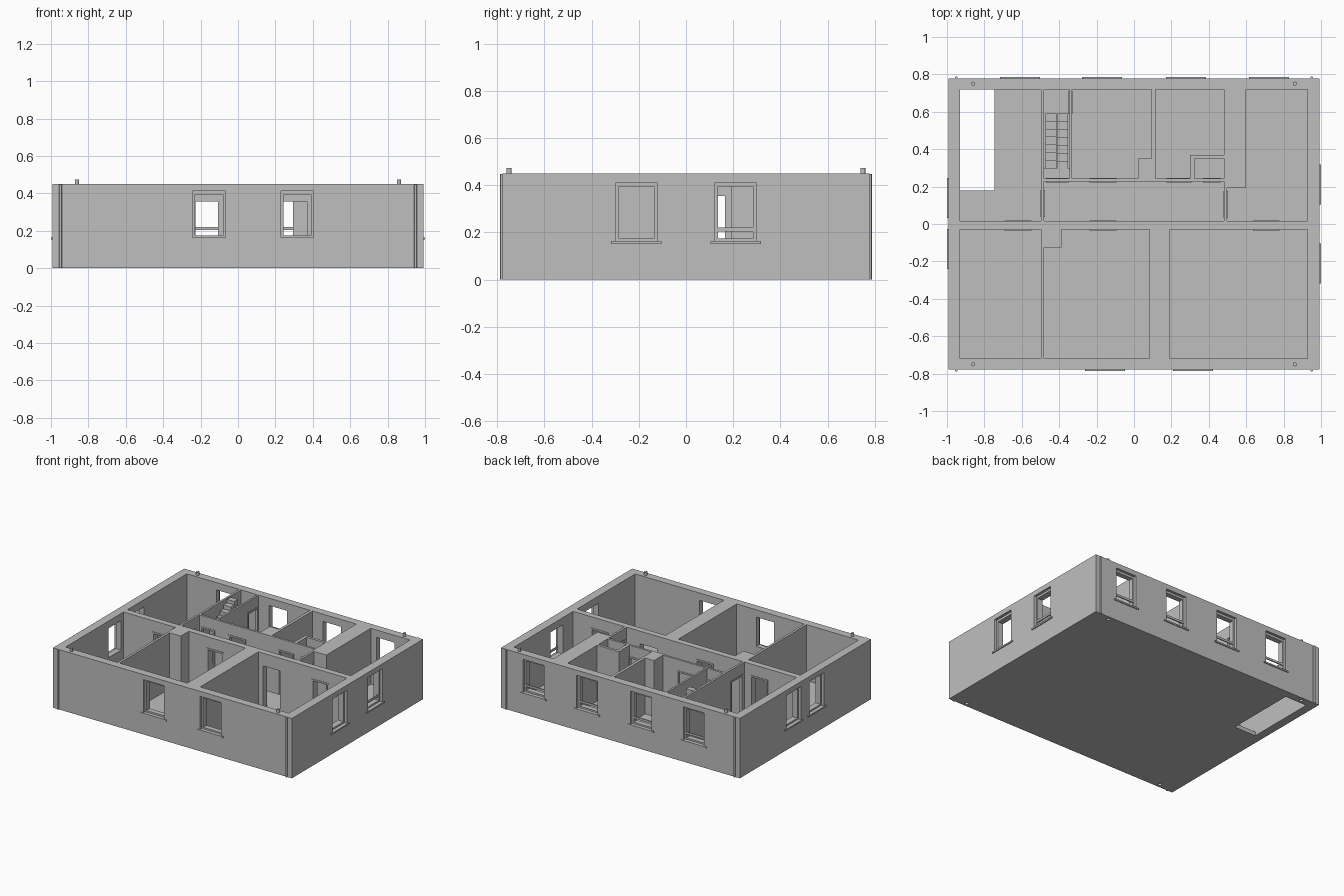
import bpy, bmesh
from mathutils import Matrix

cube = bpy.data.objects.get("Cube")
if cube:
    bpy.data.objects.remove(cube, do_unlink=True)

HX, HY, H, FLOOR = 0.993, 0.779, 0.45, 0.03

grey = bpy.data.materials.new("plaster grey")
grey.use_nodes = True
grey.diffuse_color = (0.52, 0.52, 0.52, 1)
grey.node_tree.nodes["Principled BSDF"].inputs["Base Color"].default_value = (0.52, 0.52, 0.52, 1)


def finish(name, bm):
    bmesh.ops.recalc_face_normals(bm, faces=bm.faces)
    mesh = bpy.data.meshes.new(name)
    bm.to_mesh(mesh)
    bm.free()
    mesh.materials.append(grey)
    obj = bpy.data.objects.new(name, mesh)
    bpy.context.scene.collection.objects.link(obj)
    return obj


def prism(name, outline, z0, z1):
    """Extrude a floor-plan outline from z0 to z1."""
    bm = bmesh.new()
    face = bm.faces.new([bm.verts.new((x, y, z0)) for x, y in outline])
    top = bmesh.ops.extrude_face_region(bm, geom=[face])
    verts = [v for v in top["geom"] if isinstance(v, bmesh.types.BMVert)]
    bmesh.ops.translate(bm, verts=verts, vec=(0, 0, z1 - z0))
    return finish(name, bm)


def rect(x0, x1, y0, y1):
    return [(x0, y0), (x1, y0), (x1, y1), (x0, y1)]


def box(name, x0, x1, y0, y1, z0, z1):
    return prism(name, rect(x0, x1, y0, y1), z0, z1)


def wall_box(name, along, u0, u1, d0, d1, z0, z1):
    """Box placed by distance u along a wall and depth d across it."""
    d0, d1 = sorted((d0, d1))
    if along == "x":
        return box(name, u0, u1, d0, d1, z0, z1)
    return box(name, d0, d1, u0, u1, z0, z1)


def rod(name, x, y, r, z0, z1):
    bm = bmesh.new()
    bmesh.ops.create_cone(bm, cap_ends=True, segments=16, radius1=r, radius2=r, depth=z1 - z0,
                          matrix=Matrix.Translation((x, y, (z0 + z1) / 2)))
    return finish(name, bm)


cutters = []

# Solid block that the rooms are carved out of
shell = box("storey_shell", -HX, HX, -HY, HY, 0, H)

# Room outlines
S, N = -0.72, 0.72
rooms = [
    rect(-0.93, -0.498, S, -0.03),
    [(-0.48, S), (0.083, S), (0.083, -0.03), (-0.388, -0.03), (-0.388, -0.125), (-0.48, -0.125)],
    rect(0.19, 0.927, S, -0.03),
    rect(-0.93, -0.496, 0.016, N),
    rect(-0.48, 0.482, 0.016, 0.227),
    rect(-0.48, -0.346, 0.243, N),
    [(-0.332, 0.243), (0.021, 0.243), (0.021, 0.35), (0.094, 0.35), (0.094, N), (-0.332, N)],
    [(0.115, 0.243), (0.3, 0.243), (0.3, 0.37), (0.48, 0.37), (0.48, N), (0.115, N)],
    rect(0.324, 0.48, 0.243, 0.35),
    [(0.498, 0.016), (0.927, 0.016), (0.927, N), (0.6, N), (0.6, 0.193), (0.498, 0.193)],
]
for outline in rooms:
    cutters.append(prism("room_cutter", outline, FLOOR, H + 0.1))

# Stairwell opening in the floor
cutters.append(box("floor_cutter", -0.929, -0.747, 0.18, 0.719, -0.1, FLOOR + 0.05))


# Windows: recessed surround, through opening, sill and optional safety rail
def window(along, u, side, rail=False):
    face = side * (HY if along == "x" else HX)
    cutters.append(wall_box("recess_cutter", along, u - 0.087, u + 0.087,
                            face - side * 0.02, face + side * 0.05, 0.162, 0.412))
    cutters.append(wall_box("window_cutter", along, u - 0.074, u + 0.074,
                            face - side * 0.1, face + side * 0.05, 0.175, 0.395))
    wall_box("window_sill", along, u - 0.107, u + 0.107,
             face - side * 0.02, face + side * 0.007, 0.152, 0.163)
    if rail:
        wall_box("window_rail", along, u - 0.08, u + 0.08,
                 face - side * 0.016, face - side * 0.024, 0.205, 0.221)


for x in (-0.155, 0.316):
    window("x", x, -1)
for x in (-0.61, -0.171, 0.278, 0.723):
    window("x", x, 1, True)
for y in (0.14, -0.134):
    window("y", y, -1)
window("y", 0.21, 1, True)
window("y", -0.21, 1)


# Doorways: opening plus trim on both wall faces
def door(along, u, d0, d1, half=0.06, trim=True):
    top = 0.355
    cutters.append(wall_box("door_cutter", along, u - half, u + half,
                            d0 - 0.01, d1 + 0.01, FLOOR, top))
    if trim:
        for a, b in ((d0 - 0.004, d0), (d1, d1 + 0.004)):
            for s in (-1, 1):
                e0, e1 = sorted((u + s * half, u + s * (half + 0.012)))
                wall_box("door_jamb", along, e0, e1, a, b, FLOOR, top)
            wall_box("door_head", along, u - half - 0.012, u + half + 0.012, a, b, top, top + 0.012)


for x in (-0.62, -0.166, 0.707):
    door("x", x, -0.03, 0.016)
door("x", 0.3, -0.03, 0.016, 0.07, False)
for x, half in ((-0.41, 0.048), (0.24, 0.055), (0.415, 0.035)):
    door("x", x, 0.227, 0.243, half)
door("x", -0.166, 0.227, 0.243)
door("y", 0.11, -0.496, -0.48)
door("y", 0.105, 0.482, 0.498)
door("y", 0.65, -0.346, -0.332, 0.05)

# Locating pegs on top, matching sockets below, and corner downpipes
for sx in (-1, 1):
    for sy in (-1, 1):
        rod("locating_peg", sx * 0.86, sy * 0.75, 0.011, H - 0.01, 0.474)
        cutters.append(rod("socket_cutter", sx * 0.86, sy * 0.75, 0.013, -0.05, 0.025))
        rod("downpipe", sx * 0.95, sy * (HY + 0.001), 0.008, 0, H - 0.003)

# Carve the shell
for cutter in cutters:
    cutter.hide_render = True
    mod = shell.modifiers.new("cut", "BOOLEAN")
    mod.operation = "DIFFERENCE"
    mod.solver = "EXACT"
    mod.object = cutter
bpy.context.view_layer.update()
carved = bpy.data.meshes.new_from_object(
    shell.evaluated_get(bpy.context.evaluated_depsgraph_get()))
shell.modifiers.clear()
shell.data = carved
for cutter in cutters:
    bpy.data.objects.remove(cutter, do_unlink=True)

# Two-flight stair with a half landing
STEPS, Y_BACK, RUN, RISE = 7, 0.59, 0.042, 0.03
for i in range(STEPS):
    z = FLOOR + (i + 1) * RISE
    y = Y_BACK - i * RUN
    box("lower_step", -0.412, -0.352, y - RUN, y, z - RISE - 0.012, z)
    y = Y_BACK - (STEPS - 1 - i) * RUN
    z = min(z + STEPS * RISE, H - 0.004)
    box("upper_step", -0.474, -0.414, y - RUN, y, z - RISE - 0.012, z)
box("half_landing", -0.48, -0.346, 0.243, Y_BACK - STEPS * RUN, 0.225, 0.24)
